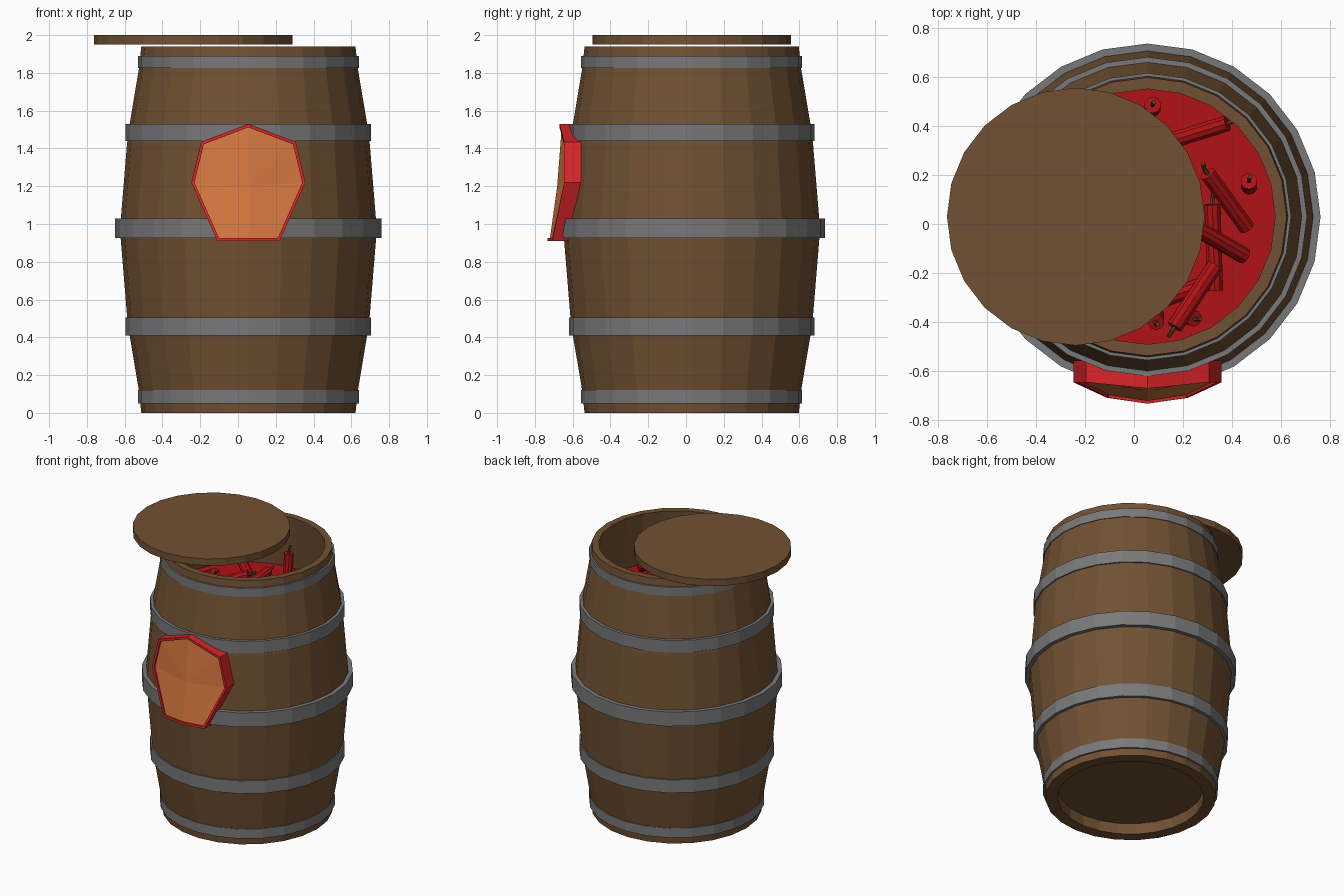
import bpy, bmesh, math, random
from mathutils import Vector

if "Cube" in bpy.data.objects:
    bpy.data.objects.remove(bpy.data.objects["Cube"])

random.seed(4)
CX, CY, N = 0.055, 0.03, 24


def material(name, rgb):
    m = bpy.data.materials.new(name)
    m.diffuse_color = (*rgb, 1)
    m.use_nodes = True
    m.node_tree.nodes["Principled BSDF"].inputs["Base Color"].default_value = m.diffuse_color
    return m


WOOD = material("brown wood", (0.165, 0.083, 0.033))
METAL = material("grey metal", (0.19, 0.19, 0.195))
STICK = material("dark red", (0.44, 0.006, 0.008))
SIGN = material("bright red", (0.70, 0.018, 0.022))
ORANGE = material("orange", (0.68, 0.19, 0.052))
FUSE = material("fuse brown", (0.10, 0.06, 0.022))


def make(name, bm, *mats):
    bmesh.ops.recalc_face_normals(bm, faces=bm.faces)
    me = bpy.data.meshes.new(name)
    bm.to_mesh(me)
    bm.free()
    for m in mats:
        me.materials.append(m)
    ob = bpy.data.objects.new(name, me)
    bpy.context.collection.objects.link(ob)
    return ob


def lathe(name, profile, mat, cx=CX, cy=CY, closed=False):
    """Spin (radius, z) points round a vertical axis; ends are capped unless closed."""
    bm = bmesh.new()
    rings = [[bm.verts.new((cx + r * math.cos(math.tau * i / N),
                            cy + r * math.sin(math.tau * i / N), z))
              for i in range(N)] for r, z in profile]
    pairs = list(zip(rings, rings[1:])) + ([(rings[-1], rings[0])] if closed else [])
    for a, b in pairs:
        for i in range(N):
            j = (i + 1) % N
            bm.faces.new((a[i], a[j], b[j], b[i]))
    if not closed:
        bm.faces.new(rings[0])
        bm.faces.new(rings[-1])
    return make(name, bm, mat)


# Barrel body, recessed bottom, open top
lathe("barrel_body", [(0.487, 0.08), (0.487, 0), (0.567, 0), (0.58, 0.12), (0.632, 0.43),
                      (0.643, 0.52), (0.68, 0.97), (0.643, 1.42), (0.632, 1.51),
                      (0.58, 1.82), (0.567, 1.94), (0.52, 1.94), (0.56, 1.53)], WOOD)

# Metal hoops
for k, (z0, z1, r) in enumerate([(0.05, 0.12, 0.585), (0.41, 0.505, 0.65), (0.925, 1.03, 0.705),
                                 (1.44, 1.53, 0.65), (1.825, 1.89, 0.585)]):
    lathe(f"hoop_{k + 1}", [(r - 0.04, z0), (r, z0), (r, z1), (r - 0.04, z1)], METAL, closed=True)

# Lid slid to the left, and the red filling inside
lathe("lid", [(0.525, 1.95), (0.525, 2.0)], WOOD, -0.237, 0.03)
lathe("filling", [(0.553, 1.535), (0.553, 1.555)], STICK)


# Red sticks with short bent fuses; the fuse is at end b
def rod(bm, a, b, r, sides, index):
    d = b - a
    q = Vector((0, 0, 1)).rotation_difference(d)
    res = bmesh.ops.create_cone(bm, cap_ends=True, segments=sides, radius1=r, radius2=r, depth=d.length)
    for v in res["verts"]:
        v.co = q @ v.co + (a + b) / 2
    for f in {f for v in res["verts"] for f in v.link_faces}:
        f.material_index = index


def stick(k, a, b):
    a, b = Vector(a), Vector(b)
    d = (b - a).normalized()
    bm = bmesh.new()
    rod(bm, a, b, 0.034, 10, 0)
    mid = b + d * 0.025
    rod(bm, b - d * 0.005, mid, 0.009, 6, 1)
    rod(bm, mid, mid + (d + Vector((0.3, 0.4, 0.5))).normalized() * 0.03, 0.009, 6, 1)
    make(f"stick_{k}", bm, STICK, FUSE)


sticks = [((0.075, 0.47, 1.54), (0.075, 0.485, 1.71)), ((0.17, 0.345, 1.59), (0.38, 0.41, 1.65)),
          ((0.46, -0.015, 1.58), (0.30, 0.205, 1.71)), ((0.47, 0.15, 1.53), (0.468, 0.175, 1.65)),
          ((0.33, -0.27, 1.58), (0.32, 0.08, 1.61)), ((0.45, -0.13, 1.60), (0.26, -0.02, 1.74)),
          ((0.33, -0.17, 1.63), (0.165, -0.42, 1.68)), ((0.09, -0.36, 1.52), (0.09, -0.40, 1.62)),
          ((0.21, -0.37, 1.52), (0.245, -0.385, 1.59)), ((0.30, -0.24, 1.58), (0.06, -0.33, 1.60))]
# Sticks hidden below the lid, scattered
for i in range(8):
    t = math.radians(105 + i * 22)
    rad = 0.22 + 0.14 * (i % 2)
    p = Vector((CX + rad * math.cos(t), CY + rad * math.sin(t), 1.60))
    u = random.uniform(0, math.tau)
    h = Vector((math.cos(u) * 0.10, math.sin(u) * 0.10, random.uniform(0.01, 0.07)))
    sticks.append((p - h, p + h))
for k, (a, b) in enumerate(sticks):
    stick(k + 1, a, b)

# Curved heptagonal sign: half outline (x offset, z, front y, back y), mirrored in x
half = [(0, 1.53, -0.67, -0.60), (0.25, 1.435, -0.645, -0.557), (0.302, 1.22, -0.645, -0.557),
        (0.165, 0.91, -0.708, -0.625), (0, 0.91, -0.732, -0.64)]
outline = half + [(-x, z, f, b) for x, z, f, b in half[3:0:-1]]
bm = bmesh.new()
front = [bm.verts.new((CX + x, f, z)) for x, z, f, b in outline]
back = [bm.verts.new((CX + x, b, z)) for x, z, f, b in outline]
ZC = 1.2
rim = [bm.verts.new((CX + x * 0.945, f, ZC + (z - ZC) * 0.945)) for x, z, f, b in outline]
panel = [bm.verts.new((CX + x * 0.945, f + 0.012, ZC + (z - ZC) * 0.945)) for x, z, f, b in outline]
for a, b in ((back, front), (front, rim), (rim, panel)):
    for i in range(8):
        j = (i + 1) % 8
        bm.faces.new((a[i], a[j], b[j], b[i]))
for ring, y, index in ((panel, -0.682, 1), (back, -0.60, 0)):
    c = bm.verts.new((CX, y, ZC))
    for i in range(8):
        bm.faces.new((ring[i], ring[(i + 1) % 8], c)).material_index = index
make("sign", bm, SIGN, ORANGE)
